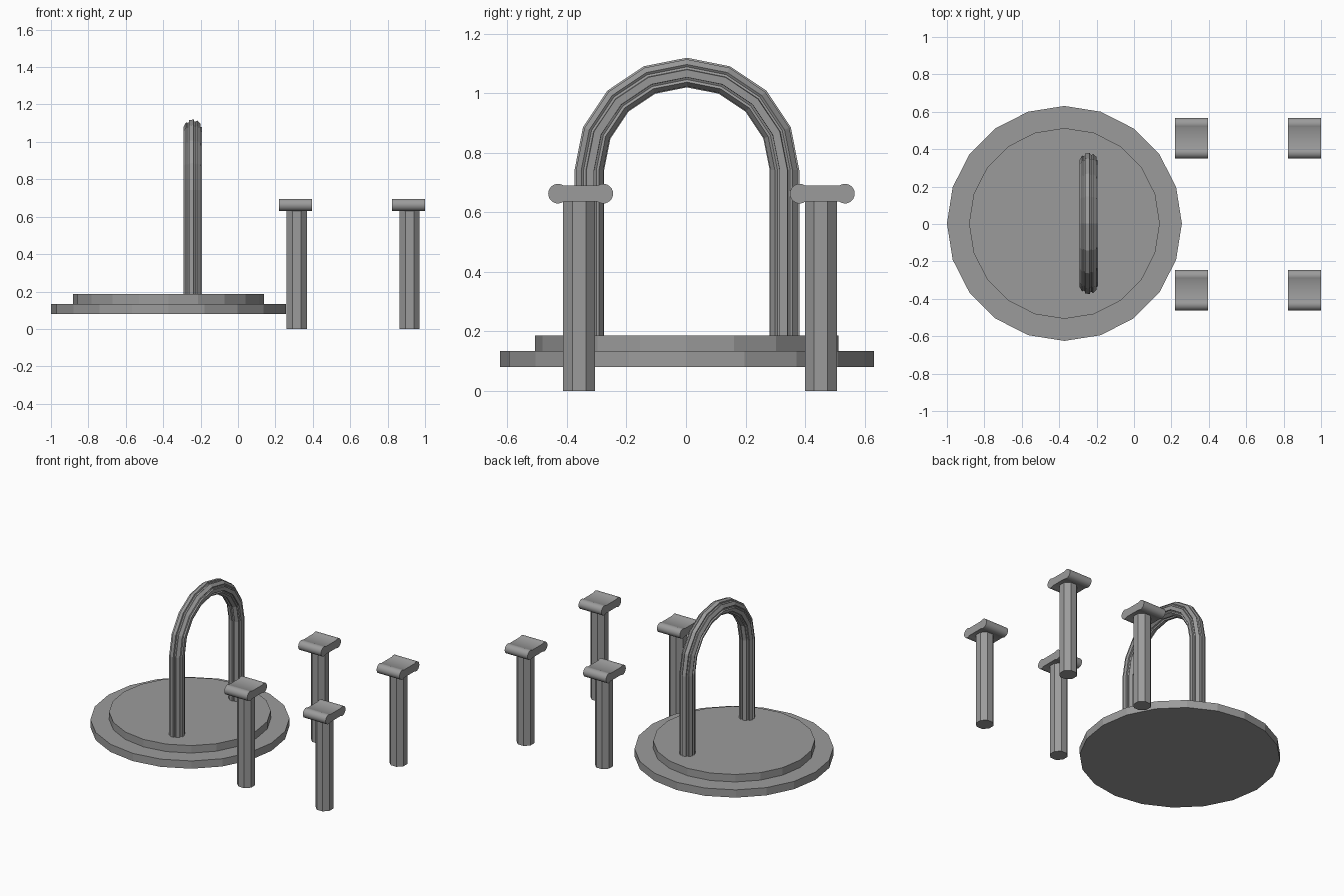
import bpy
import bmesh
from math import sin, cos, pi, radians, asin
from mathutils import Vector

if "Cube" in bpy.data.objects:
    bpy.data.objects.remove(bpy.data.objects["Cube"])

stone = bpy.data.materials.new("grey_stone")
stone.use_nodes = True
GREY = (0.33, 0.33, 0.33, 1)
stone.diffuse_color = GREY
stone.node_tree.nodes["Principled BSDF"].inputs["Base Color"].default_value = GREY


def loft(name, rings, smooth=False):
    """Skin a list of equal closed rings and cap both ends."""
    bm = bmesh.new()
    loops = [[bm.verts.new(p) for p in ring] for ring in rings]
    n = len(loops[0])
    for a, b in zip(loops, loops[1:]):
        for i in range(n):
            j = (i + 1) % n
            bm.faces.new((a[i], a[j], b[j], b[i]))
    bm.faces.new(loops[0][::-1])
    bm.faces.new(loops[-1])
    bmesh.ops.recalc_face_normals(bm, faces=bm.faces)
    mesh = bpy.data.meshes.new(name)
    bm.to_mesh(mesh)
    bm.free()
    mesh.materials.append(stone)
    obj = bpy.data.objects.new(name, mesh)
    bpy.context.collection.objects.link(obj)
    if smooth:
        bpy.ops.object.select_all(action="DESELECT")
        obj.select_set(True)
        bpy.context.view_layer.objects.active = obj
        bpy.ops.object.shade_smooth_by_angle(angle=radians(30))
    return obj


def upright(name, x, y, radius, sides, z0, z1, turn=0.0):
    """Regular vertical prism."""
    angles = [turn + 2 * pi * i / sides for i in range(sides)]
    loft(name, [[(x + radius * cos(a), y + radius * sin(a), z) for a in angles]
                for z in (z0, z1)])


# Stepped round platform
upright("lower_platform", -0.372, 0.003, 0.628, 20, 0.08, 0.134)
upright("upper_platform", -0.372, 0.003, 0.51, 20, 0.134, 0.186)

# Arch: a fluted section swept up, over and down
section = []
for tooth in range(7):
    mid = radians(99) + tooth * 2 * pi / 7
    for offset, r in ((-20, 0.041), (-15, 0.05), (15, 0.05), (20, 0.041)):
        a = mid + radians(offset)
        section.append((r * cos(a), r * sin(a)))


def arch_ring(angle, z):
    return [Vector((-0.242 + u,
                    0.003 + (0.328 + v) * cos(angle),
                    z + (0.328 + v) * sin(angle))) for u, v in section]


SPRING = 0.742
rings = [arch_ring(0, 0.18)]
rings += [arch_ring(pi * i / 8, SPRING) for i in range(9)]
rings.append(arch_ring(pi, 0.18))
loft("fluted_arch", rings)

# Cap outline in (y, z): a slab ending in two round rolls
ROLL, HALF_SLAB, REACH = 0.033, 0.027, 0.076
start = asin(HALF_SLAB / ROLL)
cap = []
for side in (0, pi):
    for i in range(17):
        a = side + start - pi + (2 * pi - 2 * start) * i / 16
        centre = REACH * cos(side)
        cap.append((centre + ROLL * cos(a), ROLL * sin(a)))

# Four octagonal columns with scroll caps
for xname, x in (("inner", 0.307), ("outer", 0.911)):
    for yname, y in (("front", -0.354), ("back", 0.458)):
        tag = yname + "_" + xname
        upright(tag + "_column", x + 0.007, y - 0.005, 0.058, 8, 0, 0.65, pi / 8)
        loft(tag + "_cap", [[(x + dx, y + u, 0.663 + w) for u, w in cap]
                            for dx in (-0.088, 0.088)], smooth=True)
